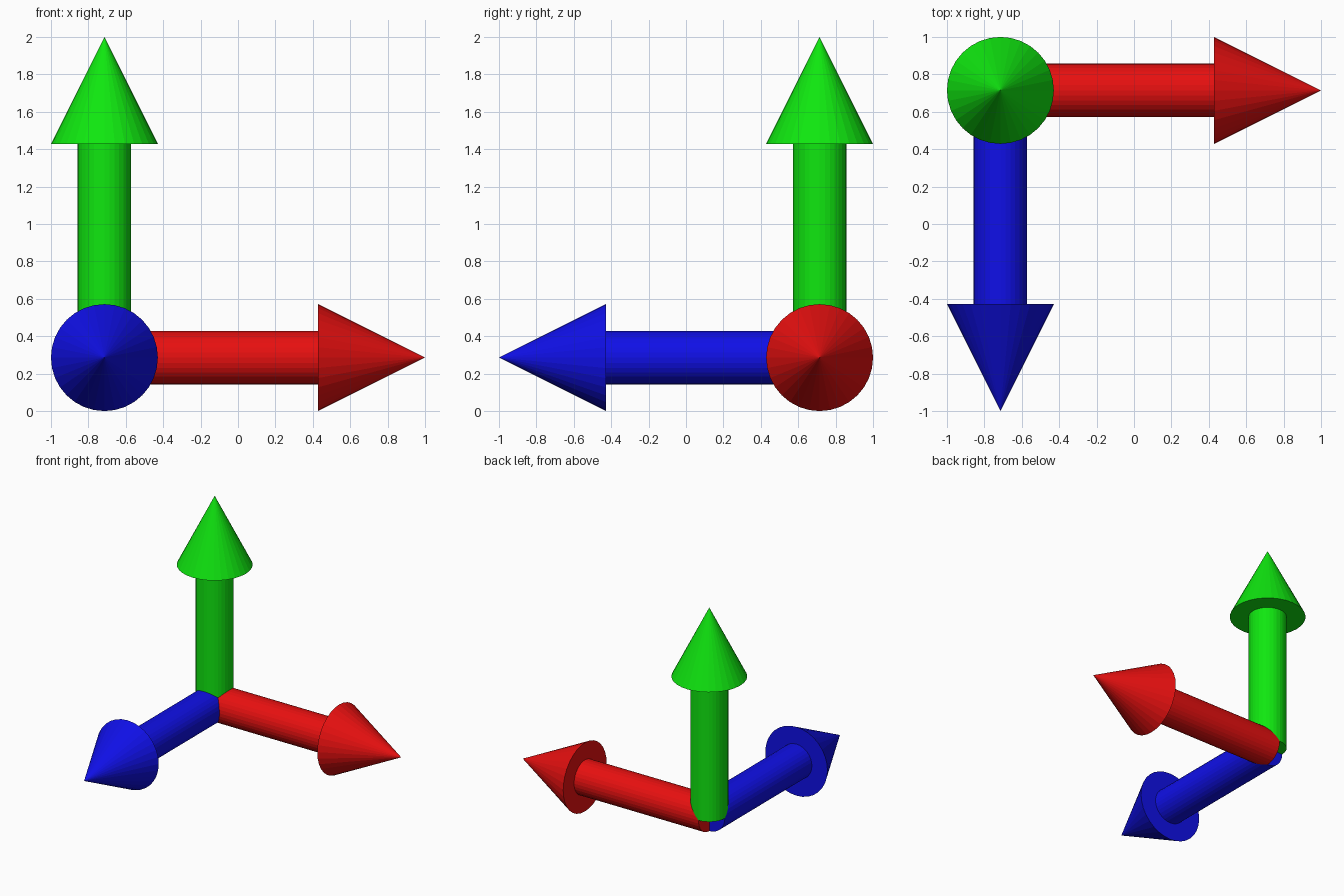
import bpy, bmesh, math
from mathutils import Matrix, Vector

if "Cube" in bpy.data.objects:
    bpy.data.objects.remove(bpy.data.objects["Cube"])

U = 1 / 7                                   # shaft radius, the model's basic unit
ORIGIN = Vector((-5 * U, 5 * U, 2 * U))     # where the three arrows meet
SIDES = 32


def material(name, rgb):
    m = bpy.data.materials.new(name)
    m.diffuse_color = (*rgb, 1)
    m.use_nodes = True
    m.node_tree.nodes["Principled BSDF"].inputs["Base Color"].default_value = m.diffuse_color
    return m


def part(name, mat, direction, start, length, r1, r2):
    """Capped cylinder or cone along a direction, starting at a distance from the origin."""
    bm = bmesh.new()
    bmesh.ops.create_cone(bm, cap_ends=True, segments=SIDES,
                          radius1=r1, radius2=r2, depth=length)
    turn = Vector((0, 0, 1)).rotation_difference(direction).to_matrix().to_4x4()
    place = Matrix.Translation(ORIGIN + direction * (start + length / 2)) @ turn
    bmesh.ops.transform(bm, matrix=place, verts=bm.verts)
    bmesh.ops.remove_doubles(bm, verts=bm.verts, dist=1e-5)
    me = bpy.data.meshes.new(name)
    bm.to_mesh(me)
    bm.free()
    me.materials.append(mat)
    bpy.context.collection.objects.link(bpy.data.objects.new(name, me))


# One arrow per axis: right, up and front
for name, rgb, d in (("red", (0.8, 0.005, 0.005), (1, 0, 0)),
                     ("green", (0.005, 0.8, 0.005), (0, 0, 1)),
                     ("blue", (0.005, 0.005, 0.8), (0, -1, 0))):
    mat = material(name, rgb)
    d = Vector(d)
    part(name + "_shaft", mat, d, 0, 8 * U, U, U)
    part(name + "_arrowhead", mat, d, 8 * U, 4 * U, 2 * U, 0)
